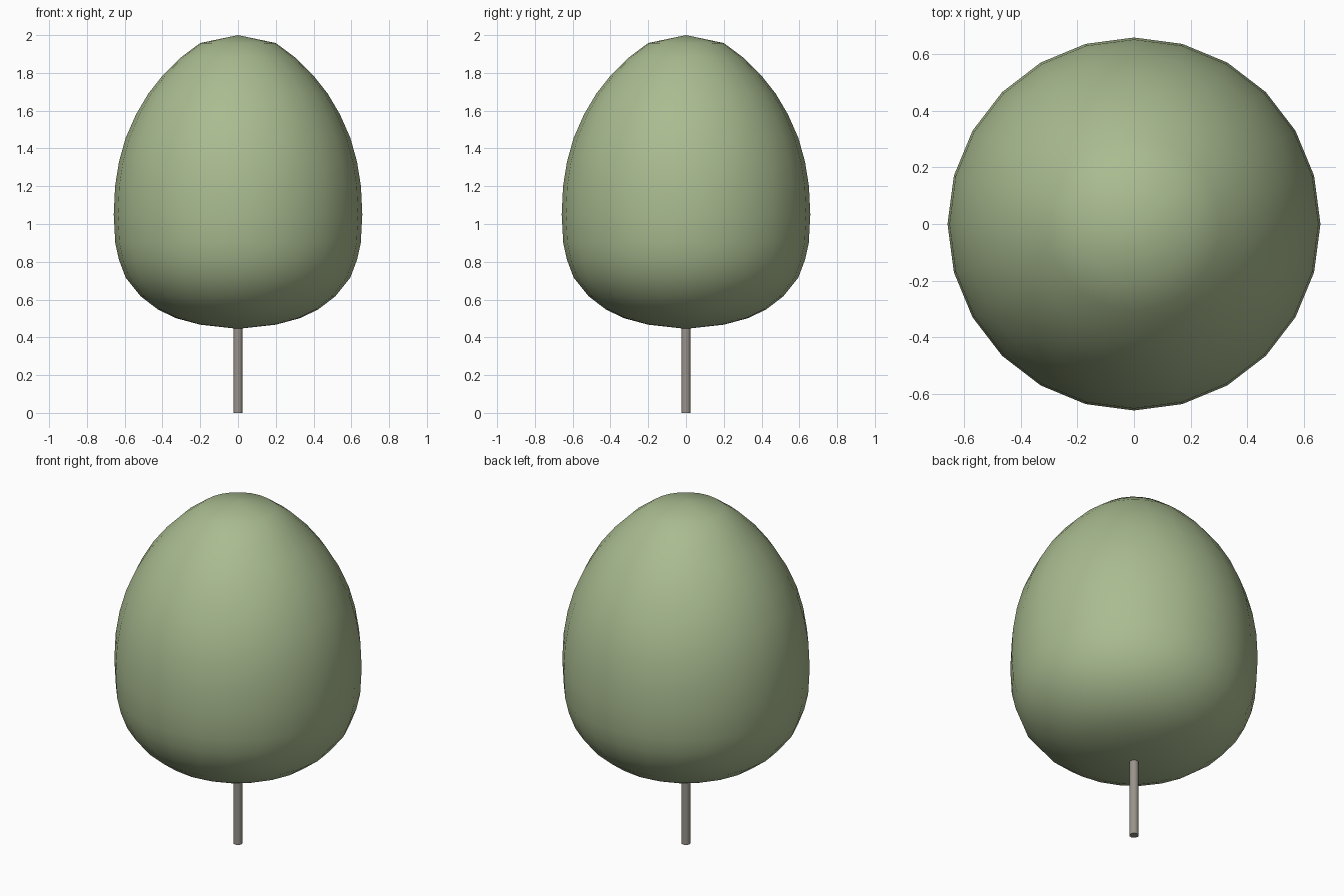
import bpy, bmesh, math

if "Cube" in bpy.data.objects:
    bpy.data.objects.remove(bpy.data.objects["Cube"])


def lathe(name, profile, sides, color, smooth_angle):
    """Revolve (radius, height) points around z; radius 0 closes to a pole."""
    bm = bmesh.new()
    rings = []
    for r, z in profile:
        if r == 0:
            rings.append([bm.verts.new((0, 0, z))] * sides)
        else:
            rings.append([bm.verts.new((r * math.cos(2 * math.pi * i / sides),
                                        r * math.sin(2 * math.pi * i / sides), z))
                          for i in range(sides)])
    for low, high in zip(rings, rings[1:]):
        for i in range(sides):
            j = (i + 1) % sides
            corners = [low[i], low[j], high[j], high[i]]
            bm.faces.new(list(dict.fromkeys(corners)))
    for ring in (rings[0], rings[-1]):
        if ring[0] is not ring[1]:
            bm.faces.new(ring)
    bmesh.ops.recalc_face_normals(bm, faces=bm.faces)
    mesh = bpy.data.meshes.new(name)
    bm.to_mesh(mesh)
    bm.free()
    obj = bpy.data.objects.new(name, mesh)
    bpy.context.collection.objects.link(obj)
    mat = bpy.data.materials.new(name + "_color")
    mat.diffuse_color = color
    mat.use_nodes = True
    mat.node_tree.nodes["Principled BSDF"].inputs["Base Color"].default_value = mat.diffuse_color
    mesh.materials.append(mat)
    bpy.ops.object.select_all(action='DESELECT')
    obj.select_set(True)
    bpy.context.view_layer.objects.active = obj
    bpy.ops.object.shade_smooth_by_angle(angle=math.radians(smooth_angle))
    return obj


# egg-shaped leaf crown, widest in its lower half
crown_profile = [
    (0, 0.445), (0.2, 0.467), (0.33, 0.502), (0.425, 0.548), (0.515, 0.617),
    (0.595, 0.717), (0.63, 0.81), (0.65, 0.9), (0.658, 1.05), (0.651, 1.2),
    (0.63, 1.33), (0.595, 1.455), (0.54, 1.58), (0.475, 1.69), (0.4, 1.785),
    (0.305, 1.88), (0.2, 1.958), (0, 2.0)]
lathe("crown", crown_profile, 24, (0.40, 0.50, 0.28, 1), 60)

# thin straight trunk, running up into the crown
lathe("trunk", [(0.025, 0), (0.025, 0.6)], 12, (0.32, 0.29, 0.26, 1), 40)
